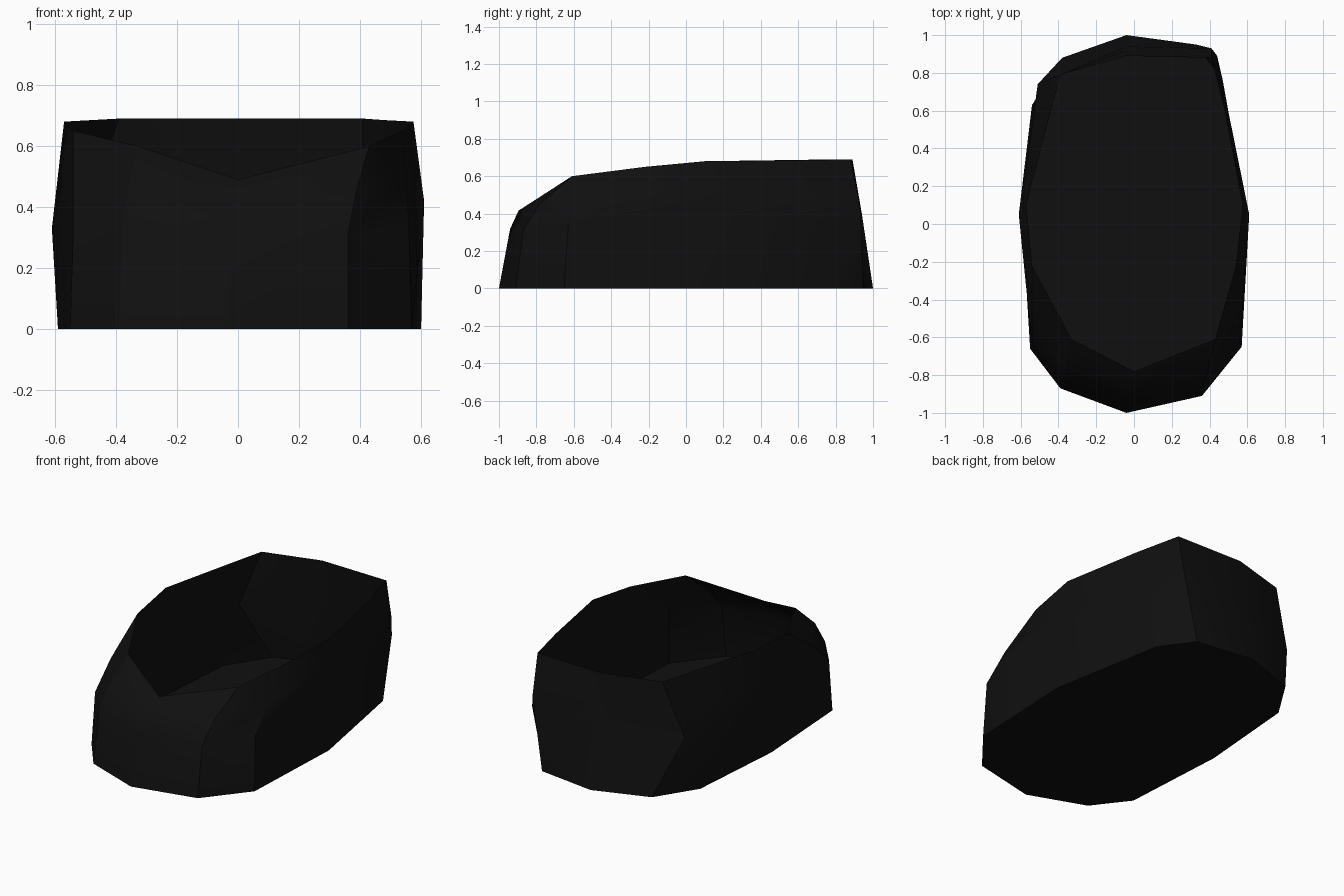
import bpy
import bmesh
import math
from mathutils import Vector

default_cube = bpy.data.objects.get("Cube")
if default_cube:
    bpy.data.objects.remove(default_cube, do_unlink=True)


def make_material(name, color):
    material = bpy.data.materials.new(name)
    material.use_nodes = True
    material.diffuse_color = color
    shader = material.node_tree.nodes["Principled BSDF"]
    shader.inputs["Base Color"].default_value = color
    return material


# Outlines run counter-clockwise from the toe, one point per column
sole_outline = [
    (-.04, -1), (.36, -.91), (.57, -.65), (.6, .04), (.47, .76), (.33, .95),
    (-.04, 1), (-.38, .88), (-.54, .63), (-.59, 0), (-.55, -.66), (-.39, -.87),
]
waist_outline = [
    (-.02, -.94, .32), (.36, -.87, .31), (.56, -.63, .34), (.61, .05, .42),
    (.44, .89, .35), (.41, .93, .44), (-.04, .94, .4), (-.51, .74, .35),
    (-.56, .37, .33), (-.61, .05, .33), (-.54, -.64, .32), (-.38, -.83, .32),
]
rim_outline = [
    (0, -.78, .49), (.43, -.61, .6), (.54, -.22, .65), (.575, .1, .68),
    (.48, .6, .685), (.41, .88, .69), (-.04, .89, .69), (-.39, .79, .69),
    (-.48, .45, .685), (-.57, .1, .68), (-.54, -.22, .65), (-.33, -.61, .6),
]


def shoulder_point(waist, rim):
    """Point between waist and rim, pushed outward where the toe is rounded."""
    bulge = max(0, -waist.y)
    return waist.lerp(rim, .4) + Vector((0, -.02, .03)) * bulge


def bridge(mesh, lower, upper):
    """Join two rings of vertices with a band of quads."""
    count = len(lower)
    for i in range(count):
        j = (i + 1) % count
        mesh.faces.new((lower[i], lower[j], upper[j], upper[i]))


# Open shell: closed sole, side walls, thin open rim
sole = [Vector((x, y, 0)) for x, y in sole_outline]
waist = [Vector(p) for p in waist_outline]
rim = [Vector(p) for p in rim_outline]
shoulder = [shoulder_point(w, r) for w, r in zip(waist, rim)]

bm = bmesh.new()
rings = [[bm.verts.new(p) for p in ring] for ring in (sole, waist, shoulder, rim)]
for lower, upper in zip(rings, rings[1:]):
    bridge(bm, lower, upper)
bm.faces.new(list(reversed(rings[0])))

mesh = bpy.data.meshes.new("open_shell")
bm.to_mesh(mesh)
bm.free()
mesh.materials.append(make_material("matte black", (.005, .005, .005, 1)))

shell = bpy.data.objects.new("open_shell", mesh)
bpy.context.collection.objects.link(shell)

# Soft shading on gentle bends, sharp sole edge
bpy.ops.object.select_all(action="DESELECT")
shell.select_set(True)
bpy.context.view_layer.objects.active = shell
bpy.ops.object.shade_smooth_by_angle(angle=math.radians(30))
